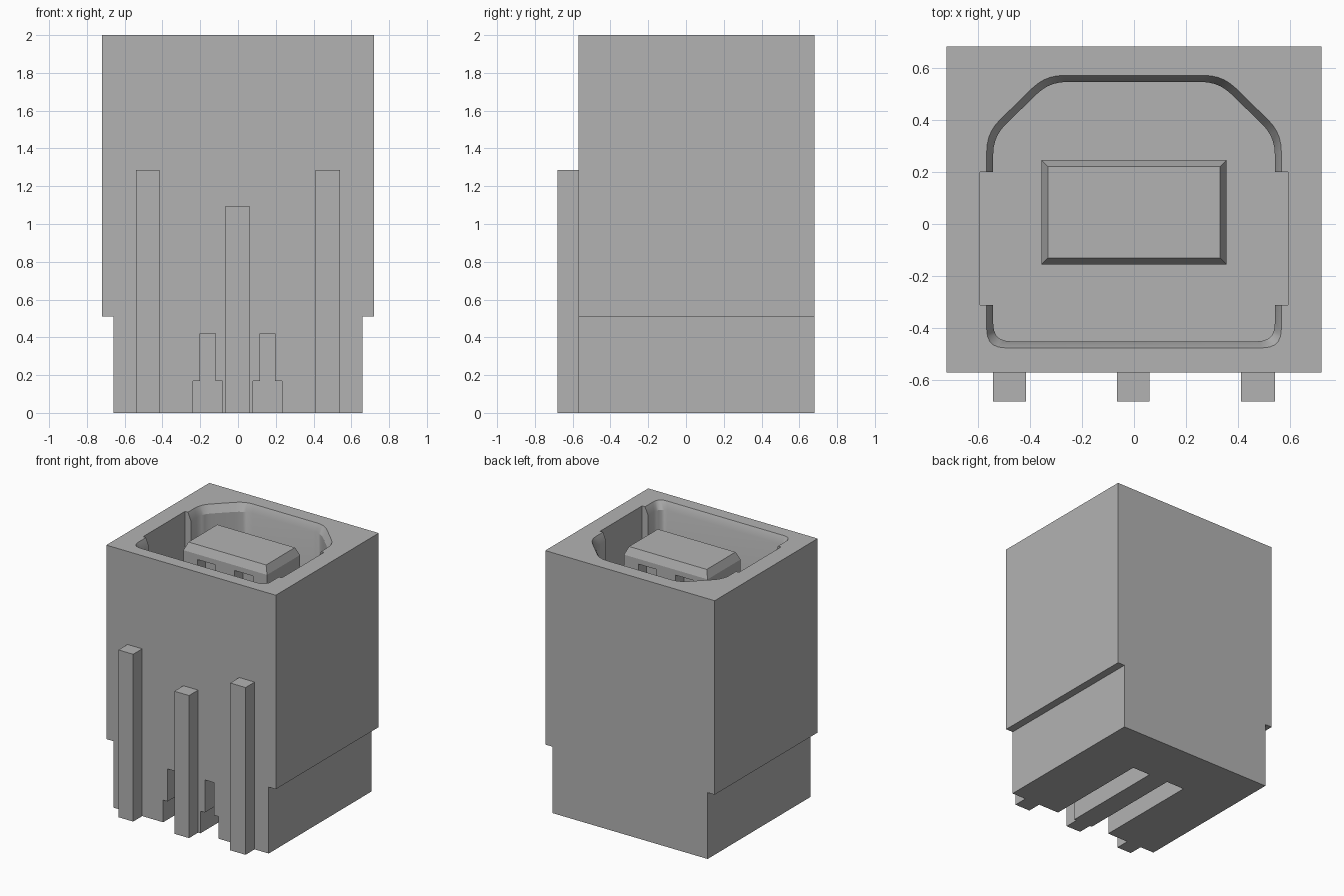
import bpy
import bmesh
import math
from mathutils import Vector

if "Cube" in bpy.data.objects:
    bpy.data.objects.remove(bpy.data.objects["Cube"], do_unlink=True)

GREY = (0.45, 0.45, 0.45, 1)
plastic = bpy.data.materials.new("grey plastic")
plastic.use_nodes = True
plastic.diffuse_color = GREY
plastic.node_tree.nodes["Principled BSDF"].inputs["Base Color"].default_value = GREY

FLOOR, TOP = 0.9, 2.0


def loft(name, loops):
    """Closed solid through matching loops of 3D points."""
    bm = bmesh.new()
    rings = [[bm.verts.new(p) for p in loop] for loop in loops]
    for a, b in zip(rings, rings[1:]):
        for i in range(len(a)):
            j = (i + 1) % len(a)
            bm.faces.new((a[i], a[j], b[j], b[i]))
    bm.faces.new(rings[0])
    bm.faces.new(rings[-1])
    bmesh.ops.recalc_face_normals(bm, faces=bm.faces)
    mesh = bpy.data.meshes.new(name)
    bm.to_mesh(mesh)
    bm.free()
    mesh.materials.append(plastic)
    obj = bpy.data.objects.new(name, mesh)
    bpy.context.collection.objects.link(obj)
    return obj


def rect(x0, x1, y0, y1, z):
    return [(x0, y0, z), (x1, y0, z), (x1, y1, z), (x0, y1, z)]


def box(name, x0, x1, y0, y1, z0, z1):
    return loft(name, [rect(x0, x1, y0, y1, z0), rect(x0, x1, y0, y1, z1)])


def activate(obj):
    bpy.ops.object.select_all(action="DESELECT")
    obj.select_set(True)
    bpy.context.view_layer.objects.active = obj


def cut(obj, cutter):
    cutter.hide_render = True
    mod = obj.modifiers.new("cut", "BOOLEAN")
    mod.operation = "DIFFERENCE"
    mod.solver = "EXACT"
    mod.object = cutter
    activate(obj)
    bpy.ops.object.modifier_apply(modifier=mod.name)
    bpy.data.objects.remove(cutter, do_unlink=True)


def rounded(corners, radius, steps=5):
    """Round each corner of a polygon with a short curve."""
    pts = []
    for i, c in enumerate(corners):
        c = Vector(c)
        a = c + (Vector(corners[i - 1]) - c).normalized() * radius
        b = c + (Vector(corners[(i + 1) % len(corners)]) - c).normalized() * radius
        for k in range(steps + 1):
            t = k / steps
            pts.append(a * (1 - t) ** 2 + c * 2 * t * (1 - t) + b * t * t)
    return pts


# Housing: stepped outline, narrower at the foot
outline = [(0.66, 0), (0.66, 0.51), (0.72, 0.51), (0.72, TOP)]
outline += [(-x, z) for x, z in reversed(outline)]
housing = loft("housing", [[(x, y, z) for x, z in outline] for y in (-0.57, 0.68)])

# Socket cavity with two cropped corners and a bevelled rim
half = [(0.565, -0.475), (0.565, 0.35), (0.34, 0.57)]
mouth = rounded(half + [(-x, y) for x, y in reversed(half)], 0.07)


def mouth_loop(z, inset):
    mid = 0.0475
    sx, sy = 1 - inset / 0.565, 1 - inset / 0.5225
    return [(p.x * sx, mid + (p.y - mid) * sy, z) for p in mouth]


cut(housing, loft("cavity_cutter", [mouth_loop(FLOOR, 0.025), mouth_loop(TOP - 0.06, 0.025),
                                    mouth_loop(TOP + 0.06, -0.025)]))

# Side recesses of the cavity
cut(housing, box("recess_cutter", -0.59, 0.59, -0.31, 0.2, FLOOR, TOP + 0.1))

# Contact channels in the underside, open to the front
for cx in (-0.16, 0.157):
    cut(housing, box("channel_cutter", cx - 0.077, cx + 0.077, -0.7, 0.27, -0.1, 0.17))
    cut(housing, box("upper_channel_cutter", cx - 0.04, cx + 0.04, -0.7, 0.27, 0.1, 0.42))

# Tongue with bevelled top
tongue = loft("tongue", [rect(-0.355, 0.355, -0.155, 0.245, FLOOR - 0.02),
                         rect(-0.355, 0.355, -0.155, 0.245, 1.9),
                         rect(-0.33, 0.33, -0.13, 0.22, 1.96)])

# Contact grooves on both broad sides of the tongue
for cx in (-0.16, 0.157):
    for y0, y1 in ((-0.3, -0.055), (0.145, 0.4)):
        cut(tongue, box("groove_cutter", cx - 0.077, cx + 0.077, y0, y1, FLOOR, 1.86))

# Ribs on the front face
for name, x0, x1, height in (("right_rib", -0.54, -0.415, 1.285),
                             ("middle_rib", -0.065, 0.06, 1.095),
                             ("left_rib", 0.41, 0.54, 1.285)):
    box(name, x0, x1, -0.68, -0.57, 0, height)

activate(housing)
bpy.ops.object.shade_smooth_by_angle(angle=math.radians(25))
